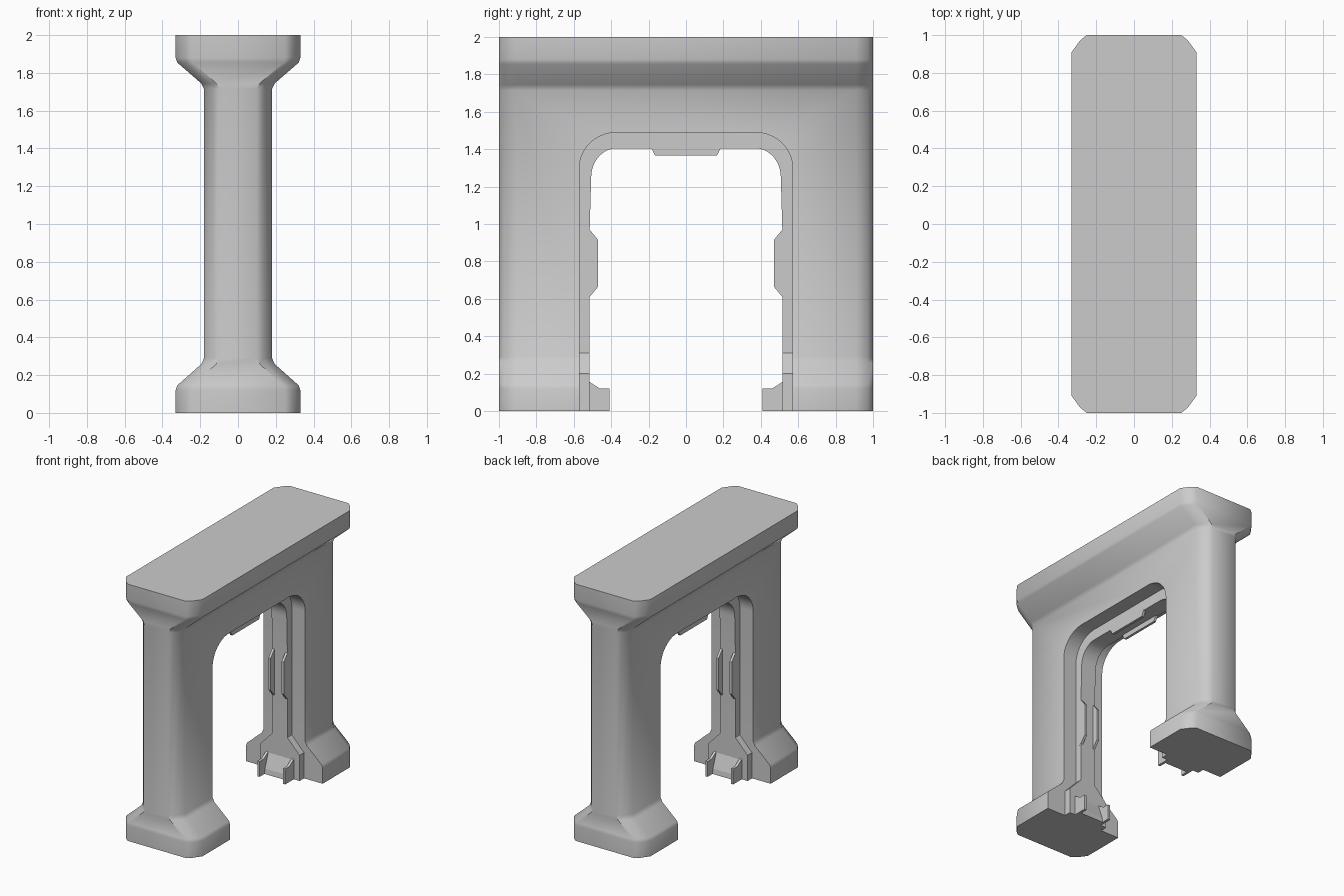
import bpy, bmesh
from math import sin, cos, pi

if "Cube" in bpy.data.objects:
    bpy.data.objects.remove(bpy.data.objects["Cube"])


def finish(name, bm, smooth=None):
    bmesh.ops.recalc_face_normals(bm, faces=bm.faces)
    me = bpy.data.meshes.new(name)
    bm.to_mesh(me)
    bm.free()
    ob = bpy.data.objects.new(name, me)
    bpy.context.collection.objects.link(ob)
    if smooth:
        shade(ob, smooth)
    return ob


def activate(ob):
    bpy.ops.object.select_all(action='DESELECT')
    ob.select_set(True)
    bpy.context.view_layer.objects.active = ob


def shade(ob, angle):
    activate(ob)
    bpy.ops.object.shade_smooth_by_angle(angle=angle)


def skin(bm, rings):
    """Join closed rings of points with quads and cap both ends."""
    vs = [[bm.verts.new(p) for p in r] for r in rings]
    n = len(vs[0])
    for a, b in zip(vs, vs[1:]):
        for i in range(n):
            j = (i + 1) % n
            bm.faces.new((a[i], a[j], b[j], b[i]))
    bm.faces.new(vs[0])
    bm.faces.new(vs[-1])


def prism(bm, pts, x0, x1):
    """Extrude a (y, z) outline along x."""
    skin(bm, [[(x, y, z) for y, z in pts] for x in (x0, x1)])


def corner(cy, cz, ry, rz, n=10):
    return [(cy + ry * cos(i / n * pi / 2), cz + rz * sin(i / n * pi / 2)) for i in range(n + 1)]


def mirrored(pts):
    return pts + [(-y, z) for y, z in reversed(pts)]


# Wall body: chamfered plan lofted up an I-shaped profile
profile = [(.33, 0), (.33, .12), (.322, .145), (.195, .258), (.18, .29)]
profile += [(w, 2 - z) for w, z in reversed(profile)]
profile[5:7] = [(.18, 1.715), (.195, 1.745)]


def plan(w, z):
    q = [(w, .91), (w - .045, .972), (w - .08, 1)]
    half = q + [(-x, y) for x, y in reversed(q)]
    return [(x, y, z) for x, y in half + [(-x, -y) for x, y in half]]


bm = bmesh.new()
skin(bm, [plan(w, z) for w, z in profile])
wall = finish("gateway_wall", bm)

# Cut the rounded doorway
bm = bmesh.new()
prism(bm, mirrored([(.57, -.1)] + corner(.37, 1.3, .2, .19)), -1, 1)
cutter = finish("doorway_cutter", bm)
cutter.hide_render = True
mod = wall.modifiers.new("doorway", 'BOOLEAN')
mod.object = cutter
mod.solver = 'EXACT'
activate(wall)
bpy.ops.object.modifier_apply(modifier=mod.name)
bpy.data.objects.remove(cutter)
shade(wall, .7)

# Door frame: band inside the opening, flared at the feet
feet = [0, .2, .31, .97]
inner = mirrored([(.515, z) for z in feet] + corner(.37, 1.25, .137, .155))
outer = mirrored([(.58, z) for z in feet] + corner(.37, 1.3, .21, .2))
widths = [.17, .17] + [.065] * (len(inner) // 2 - 2)
widths += widths[::-1]
bm = bmesh.new()
skin(bm, [[(-w, a, b), (w, a, b), (w, c, d), (-w, c, d)]
          for (a, b), (c, d), w in zip(inner, outer, widths)])
finish("door_frame", bm, .6)

# Thin fin pairs on the frame: mid-height guides, top guides and foot tabs
guide = [(.53, .6), (.515, .61), (.47, .665), (.47, .915), (.515, .97), (.53, .98)]
tab = [(.53, 0), (.41, 0), (.41, .12), (.46, .12), (.515, .155), (.53, .155)]
top = [(-.19, 1.42), (-.185, 1.405), (-.165, 1.365), (.165, 1.365), (.185, 1.405), (.19, 1.42)]
ramp = [(.53, 0), (.47, 0), (.475, .04), (.515, .15), (.53, .15)]


def flip(pts, s):
    return [(s * y, z) for y, z in pts]


for name, outline, lo, hi, sides in (("side_guides", guide, .047, .066, (1, -1)),
                                     ("top_guides", top, .047, .066, (1,)),
                                     ("foot_tabs", tab, .1, .12, (1, -1))):
    bm = bmesh.new()
    for s in sides:
        for x0, x1 in ((lo, hi), (-hi, -lo)):
            prism(bm, flip(outline, s), x0, x1)
    finish(name, bm)

# Sloped sills between the foot tabs
bm = bmesh.new()
for s in (1, -1):
    prism(bm, flip(ramp, s), -.1, .1)
finish("foot_sills", bm)
